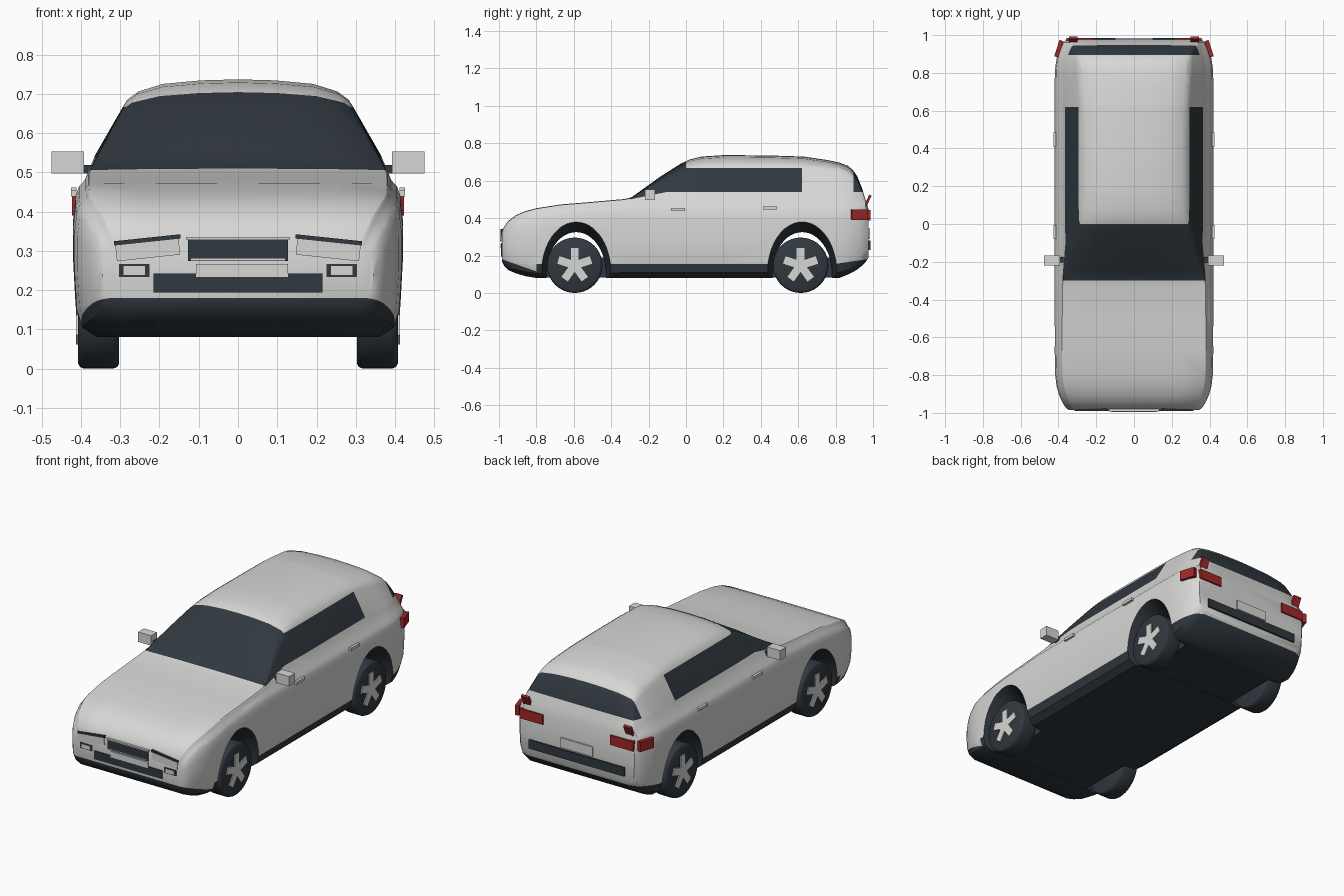
import bpy, bmesh, math
from mathutils import Vector

if "Cube" in bpy.data.objects:
    bpy.data.objects.remove(bpy.data.objects["Cube"])


def material(name, rgb):
    m = bpy.data.materials.new(name)
    m.diffuse_color = (*rgb, 1)
    m.use_nodes = True
    m.node_tree.nodes["Principled BSDF"].inputs["Base Color"].default_value = m.diffuse_color
    return m


PAINT = material("light_grey_paint", (0.68, 0.68, 0.67))
DARK = material("dark_glass_and_rubber", (0.03, 0.04, 0.05))
RED = material("red_lamp", (0.36, 0.02, 0.022))


def make(name, bm, mats):
    bmesh.ops.recalc_face_normals(bm, faces=bm.faces)
    me = bpy.data.meshes.new(name)
    bm.to_mesh(me)
    bm.free()
    for m in mats:
        me.materials.append(m)
    ob = bpy.data.objects.new(name, me)
    bpy.context.collection.objects.link(ob)
    return ob


def select(ob):
    bpy.ops.object.select_all(action='DESELECT')
    ob.select_set(True)
    bpy.context.view_layer.objects.active = ob


def loft(rings):
    bm = bmesh.new()
    vs = [[bm.verts.new(p) for p in r] for r in rings]
    n = len(vs[0])
    for a, b in zip(vs, vs[1:]):
        for i in range(n):
            bm.faces.new((a[i], a[(i + 1) % n], b[(i + 1) % n], b[i]))
    bm.faces.new(vs[0])
    bm.faces.new(vs[-1])
    return bm


def box(name, c, size, mat, rot=(0, 0, 0), pair=False):
    for s in ((1, -1) if pair else (1,)):
        bm = bmesh.new()
        bmesh.ops.create_cube(bm, size=1)
        bmesh.ops.scale(bm, vec=size, verts=bm.verts)
        ob = make(name, bm, [mat])
        ob.location = (c[0] * s, c[1], c[2])
        ob.rotation_euler = (rot[0], rot[1] * s, rot[2] * s)


# Body shell: stations of y, bottom z, top z, half width
STATIONS = [
    (-0.985, 0.17, 0.325, 0.345), (-0.972, 0.145, 0.355, 0.362), (-0.95, 0.122, 0.385, 0.376),
    (-0.91, 0.105, 0.415, 0.395), (-0.86, 0.09, 0.437, 0.41), (-0.80, 0.08, 0.453, 0.417),
    (-0.67, 0.08, 0.473, 0.42), (-0.5, 0.08, 0.487, 0.42), (-0.33, 0.08, 0.502, 0.42),
    (-0.29, 0.08, 0.512, 0.42), (-0.14, 0.08, 0.62, 0.42), (-0.03, 0.08, 0.69, 0.42),
    (0.02, 0.08, 0.714, 0.42), (0.08, 0.08, 0.729, 0.42), (0.2, 0.08, 0.737, 0.42),
    (0.45, 0.08, 0.735, 0.42), (0.63, 0.08, 0.729, 0.42), (0.76, 0.08, 0.71, 0.42),
    (0.82, 0.08, 0.697, 0.418), (0.865, 0.098, 0.68, 0.412), (0.89, 0.11, 0.66, 0.406),
    (0.915, 0.125, 0.625, 0.398), (0.94, 0.145, 0.562, 0.388), (0.96, 0.165, 0.50, 0.376),
    (0.977, 0.19, 0.445, 0.36)]


def section(y, zb, zt, w):
    zs = min(0.48, zt - 0.02)
    h = zt - zs
    k = zs - zb
    xs = 0.93 * w
    xa = xs - 0.52 * 0.72 * h
    half = [(0.86 * w, zb), (0.95 * w, zb + 0.07 * k), (0.985 * w, zb + 0.2 * k),
            (w, zb + 0.5 * k), (w, zb + 0.75 * k), (0.985 * w, zb + 0.9 * k),
            (0.965 * w, zb + 0.96 * k), (xs, zs), (xs - 0.52 * 0.2 * h, zs + 0.25 * h),
            (xa, zs + 0.72 * h), (xa - 0.05 * h, zs + 0.80 * h), (xa - 0.16 * h, zs + 0.88 * h),
            (xa * 0.65, zs + 0.955 * h), (xa * 0.32, zs + 0.99 * h)]
    pts = [(0, zb)] + half + [(0, zt)] + [(-x, z) for x, z in reversed(half)]
    return [(x, y, z) for x, z in pts]


def sill_line(y):
    if y < -0.8:
        return 0.115 + (-0.8 - y) * 0.35
    if y > 0.8:
        return 0.155 + (y - 0.8) * 0.15
    return 0.155


bm = loft([section(*s) for s in STATIONS])
# Cut clean lines for windows and lower cladding
CUTS = [((0, 0, 0.54), (0, 0, 1)), ((0, 0, 0.667), (0, 0, 1)), ((0, 0, 0.155), (0, 0, 1)),
        ((0, 0, 0), (0, 1, 0)), ((0, 0.62, 0), (0, 1, 0)), ((0, 0.895, 0), (0, 1, 0)),
        ((0, -0.3, 0), (0, 1, 0)), ((0, -0.8, 0), (0, 1, 0)), ((0, 0.8, 0), (0, 1, 0)),
        ((0, -0.3, 0.50), (0, -0.2, 1)), ((0, -0.8, 0.115), (0, 0.35, 1)),
        ((0, 0.8, 0.155), (0, -0.15, 1))]
for co, no in CUTS:
    bmesh.ops.bisect_plane(bm, geom=bm.verts[:] + bm.edges[:] + bm.faces[:], dist=1e-5,
                           plane_co=Vector(co), plane_no=Vector(no).normalized())
for f in bm.faces:
    x, y, z = f.calc_center_median()
    screen = -0.3 < y < 0 and z > min(0.54, 0.50 + 0.2 * (y + 0.3))
    side = 0 <= y < 0.62 and 0.54 < z < 0.667 and abs(x) > 0.25
    rear = y > 0.895 and z > 0.54
    f.material_index = 1 if screen or side or rear or z < sill_line(y) else 0
body = make("body_shell", bm, [PAINT, DARK])

# Flared wheel arches cut through the body
AXLES = (-0.595, 0.613)
for y0 in AXLES:
    rings = []
    for x, ry, rz in ((-0.46, 0.198, 0.298), (-0.3, 0.16, 0.225),
                      (0.3, 0.16, 0.225), (0.46, 0.198, 0.298)):
        rings.append([(x, y0 + 0.008 + ry * math.cos(a * math.tau / 48),
                       0.1 + rz * math.sin(a * math.tau / 48)) for a in range(48)])
    cb = loft(rings)
    for f in cb.faces:
        f.material_index = 1
    cutter = make("arch_cutter", cb, [PAINT, DARK])
    cutter.hide_render = True
    mod = body.modifiers.new("arch", 'BOOLEAN')
    mod.object = cutter
    mod.operation = 'DIFFERENCE'
    mod.solver = 'EXACT'
    select(body)
    bpy.ops.object.modifier_apply(modifier=mod.name)
    bpy.data.objects.remove(cutter)
select(body)
bpy.ops.object.shade_smooth_by_angle(angle=math.radians(35))
# Floor pan between the wheels
box("floor_pan", (0, 0.01, 0.136), (0.58, 1.6, 0.108), DARK)

# Wheels: tyre with rounded shoulders and five-spoke hub
for y0 in AXLES:
    for s in (1, -1):
        prof = ((0.303, 0.136), (0.308, 0.144), (0.318, 0.148), (0.392, 0.148),
                (0.402, 0.144), (0.407, 0.136))
        wb = loft([[(s * x, y0 + r * math.cos(a * math.tau / 40),
                     0.148 + r * math.sin(a * math.tau / 40)) for a in range(40)]
                   for x, r in prof])
        tyre = make("tyre", wb, [DARK])
        select(tyre)
        bpy.ops.object.shade_smooth_by_angle(angle=math.radians(40))
        for k in range(5):
            a = k * math.tau / 5
            box("wheel_spoke", (s * 0.408, y0 - 0.046 * math.sin(a), 0.148 + 0.046 * math.cos(a)),
                (0.009, 0.042, 0.092), PAINT, (a, 0, 0))

# Mirrors and door handles
box("mirror", (0.434, -0.193, 0.525), (0.083, 0.052, 0.056), PAINT, pair=True)
box("mirror_arm", (0.382, -0.19, 0.508), (0.045, 0.03, 0.022), DARK, pair=True)
for y0, z0 in ((-0.042, 0.447), (0.448, 0.453)):
    box("door_handle", (0.419, y0, z0), (0.014, 0.075, 0.016), PAINT, pair=True)

# Front: headlamps, grille, plate, lower intake, fog lamps
T = math.radians(6)
box("headlamp", (0.23, -0.975, 0.303), (0.162, 0.028, 0.042), PAINT, (0, T, 0), True)
box("headlamp_brow", (0.231, -0.977, 0.328), (0.17, 0.028, 0.011), DARK, (0, T, 0), True)
box("grille", (0, -0.978, 0.302), (0.256, 0.026, 0.055), DARK)
box("grille_top_trim", (0, -0.978, 0.332), (0.264, 0.03, 0.006), PAINT)
box("grille_bar", (0, -0.98, 0.278), (0.24, 0.028, 0.006), PAINT)
box("front_plate", (0.01, -0.984, 0.25), (0.235, 0.012, 0.034), PAINT)
box("lower_intake", (0, -0.981, 0.218), (0.43, 0.016, 0.048), DARK)
box("fog_surround", (0.264, -0.979, 0.25), (0.078, 0.018, 0.032), DARK, pair=True)
box("fog_lamp", (0.264, -0.984, 0.25), (0.055, 0.014, 0.022), PAINT, pair=True)

# Rear: lamps, plate, bumper strip
box("tail_lamp", (0.285, 0.974, 0.415), (0.145, 0.024, 0.055), RED, pair=True)
box("side_tail_lamp", (0.398, 0.928, 0.418), (0.022, 0.09, 0.055), RED,
    (0, 0, math.radians(18)), True)
box("upper_tail_lamp", (0.322, 0.973, 0.495), (0.046, 0.014, 0.06), RED,
    (math.radians(-25), 0, 0), True)
box("rear_plate", (0, 0.979, 0.317), (0.2, 0.012, 0.055), PAINT)
box("rear_bumper_strip", (0, 0.977, 0.255), (0.6, 0.018, 0.05), DARK)
